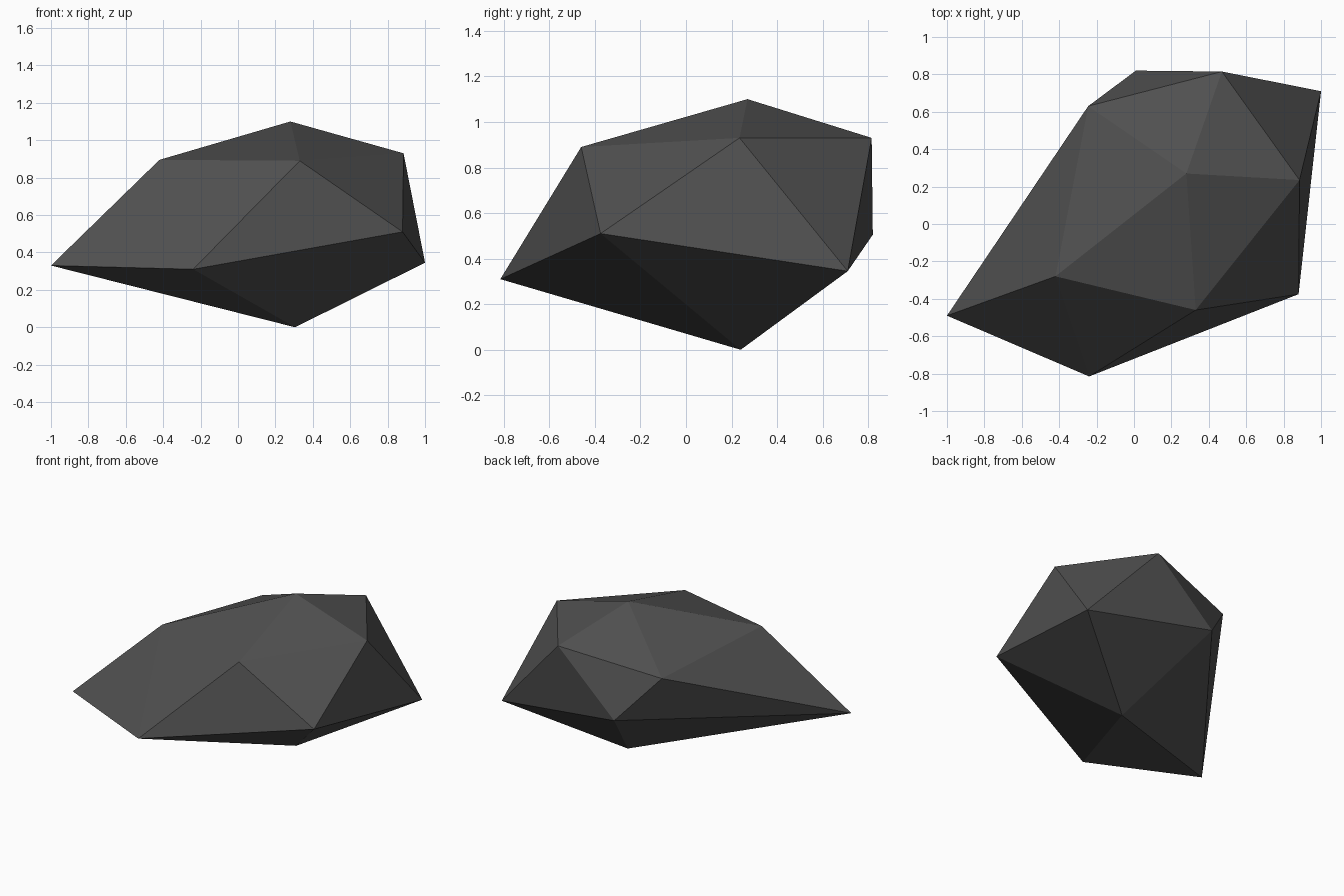
import bpy
import bmesh

cube = bpy.data.objects.get("Cube")
if cube:
    bpy.data.objects.remove(cube, do_unlink=True)

# Dark stone colour
stone = bpy.data.materials.new("dark_grey_stone")
stone.use_nodes = True
colour = (0.08, 0.08, 0.08, 1.0)
stone.diffuse_color = colour
shader = stone.node_tree.nodes["Principled BSDF"]
shader.inputs["Base Color"].default_value = colour
shader.inputs["Roughness"].default_value = 0.9

# Rock outline: a peak, a shoulder ring, a wider waist ring and a foot
peak = (0.28, 0.27, 1.10)
shoulder = [(-0.42, -0.28, 0.895), (0.33, -0.46, 0.89), (0.885, 0.235, 0.93),
            (0.47, 0.815, 0.93), (-0.245, 0.63, 0.81)]
waist = [(-0.24, -0.815, 0.31), (0.88, -0.375, 0.51), (1.0, 0.71, 0.345),
         (0.01, 0.82, 0.505), (-1.0, -0.49, 0.33)]
foot = (0.305, 0.24, 0.0)

# Join the rings with a band of triangles and close both ends with fans
bm = bmesh.new()
top, bottom = bm.verts.new(peak), bm.verts.new(foot)
upper = [bm.verts.new(p) for p in shoulder]
lower = [bm.verts.new(p) for p in waist]
count = len(upper)
for i in range(count):
    j = (i + 1) % count
    bm.faces.new((top, upper[i], upper[j]))
    bm.faces.new((upper[i], lower[i], upper[j]))
    bm.faces.new((lower[i], lower[j], upper[j]))
    bm.faces.new((bottom, lower[j], lower[i]))
bmesh.ops.recalc_face_normals(bm, faces=bm.faces)

mesh = bpy.data.meshes.new("rock")
bm.to_mesh(mesh)
bm.free()
mesh.materials.append(stone)
rock = bpy.data.objects.new("rock", mesh)
bpy.context.collection.objects.link(rock)
